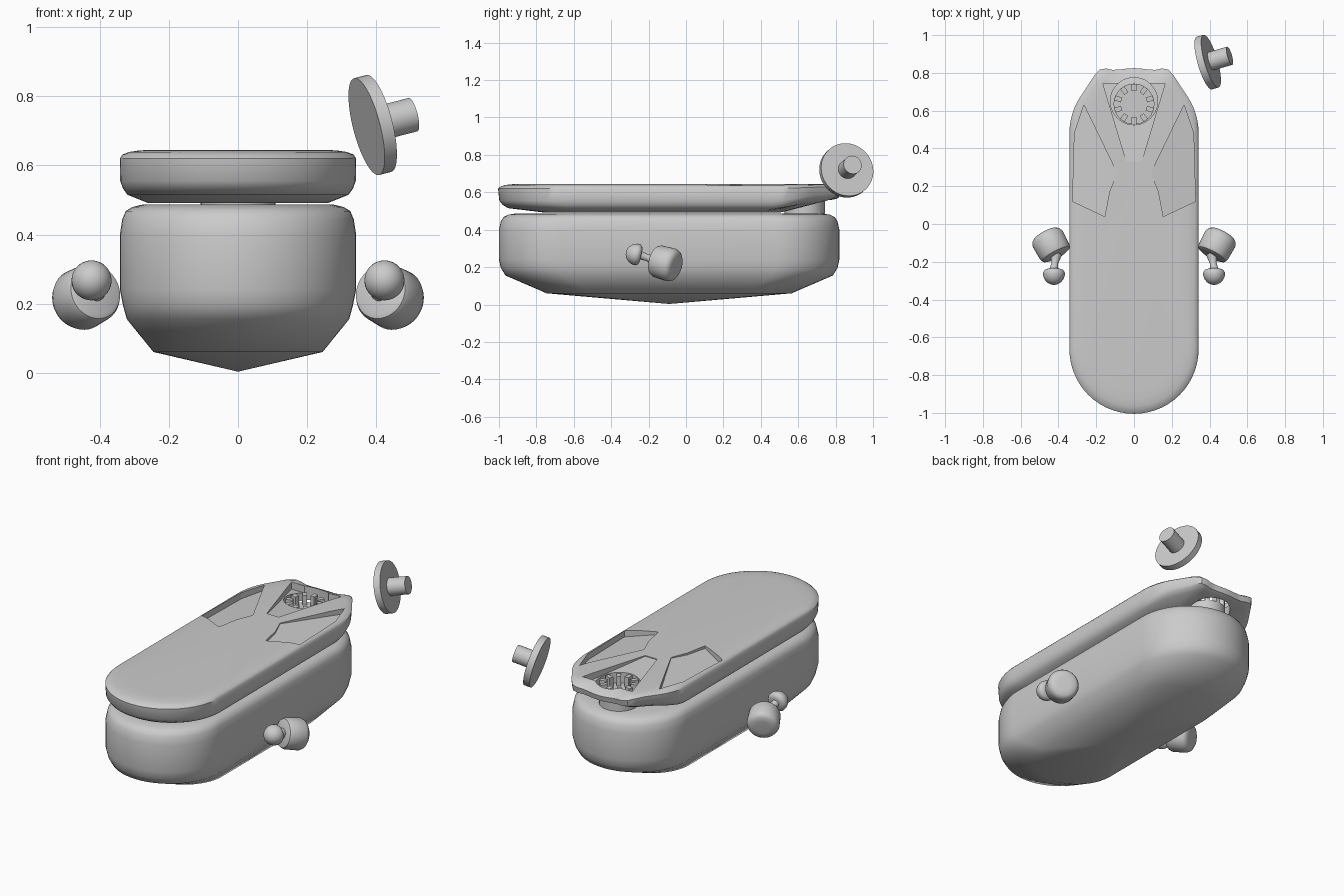
import bpy, bmesh, math
from mathutils import Vector, Matrix

if "Cube" in bpy.data.objects:
    bpy.data.objects.remove(bpy.data.objects["Cube"])

CY, R, HALF = -0.09, 0.34, 0.91   # plan centre, end radius, half length


def finish(name, bm, angle=38):
    bmesh.ops.recalc_face_normals(bm, faces=bm.faces)
    me = bpy.data.meshes.new(name)
    bm.to_mesh(me)
    bm.free()
    ob = bpy.data.objects.new(name, me)
    bpy.context.collection.objects.link(ob)
    if angle:
        smooth(ob, angle)
    return ob


def smooth(ob, angle=38):
    bpy.ops.object.select_all(action='DESELECT')
    ob.select_set(True)
    bpy.context.view_layer.objects.active = ob
    bpy.ops.object.shade_smooth_by_angle(angle=math.radians(angle))


def stadium(hx, hy, z, n=28):
    pts = []
    for end in (1, -1):
        for i in range(n + 1):
            a = math.pi * i / n + (0 if end == 1 else math.pi)
            x, y = R * math.cos(a), end * (HALF - R) + R * math.sin(a)
            pts.append(Vector((x * hx / R, CY + y * hy / HALF, z)))
    return pts


def loft(rings, tip=None):
    bm = bmesh.new()
    loops = [[bm.verts.new(p) for p in ring] for ring in rings]
    n = len(loops[0])
    for a, b in zip(loops, loops[1:]):
        for i in range(n):
            j = (i + 1) % n
            bm.faces.new((a[i], a[j], b[j], b[i]))
    bm.faces.new(loops[-1])
    if tip:
        t = bm.verts.new(tip)
        for i in range(n):
            bm.faces.new((t, loops[0][(i + 1) % n], loops[0][i]))
    else:
        bm.faces.new(loops[0][::-1])
    return bm


def turned(name, profile, origin, axis, n=40):
    """Lathe (distance, radius) points along an axis."""
    m = Matrix.Translation(origin) @ Vector((0, 0, 1)).rotation_difference(Vector(axis)).to_matrix().to_4x4()
    rings = [[m @ Vector((r * math.cos(2 * math.pi * i / n), r * math.sin(2 * math.pi * i / n), d))
              for i in range(n)] for d, r in profile]
    return finish(name, loft(rings))


def prism(name, pts, floor):
    lo = [Vector((x, y, floor(x, y))) for x, y in pts]
    return finish(name, loft([lo, [Vector((x, y, 0.72)) for x, y in pts]]), None)


# Lower hull with shallow conical keel
hull_levels = [(0.06, 0.245, 0.655), (0.155, 0.322, 0.875), (0.195, 0.333, 0.9), (0.24, 0.342, 0.91),
               (0.40, 0.342, 0.91), (0.445, 0.335, 0.9), (0.468, 0.325, 0.885),
               (0.48, 0.305, 0.86), (0.487, 0.275, 0.82)]
finish("lower_hull", loft([stadium(hx, hy, z) for z, hx, hy in hull_levels], (0, CY, 0.003)))


# Lid, thinned and squared off toward the back
def back_warp(p):
    if p.y > 0.5:
        p.z += 0.075 * min(1, (p.y - 0.5) / 0.33) * (0.645 - p.z) / 0.15
        p.z -= 0.03 * min(1, max(0, (p.y - 0.74) / 0.09))
    if p.y > 0.62:
        p.y += 0.045 * math.exp(-((abs(p.x) - 0.18) / 0.055) ** 2) * min(1, (p.y - 0.62) / 0.1)
    return p


lid_levels = [(0.491, 0.26, 0.66), (0.515, 0.32, 0.86), (0.533, 0.333, 0.89), (0.555, 0.341, 0.908),
              (0.62, 0.342, 0.915), (0.632, 0.334, 0.9), (0.639, 0.315, 0.875),
              (0.643, 0.29, 0.84), (0.645, 0.26, 0.79)]
lid = finish("lid", loft([[back_warp(p) for p in stadium(hx, hy, z)] for z, hx, hy in lid_levels]))

# Lid recesses: two sloped side panels, a central wedge and a round well
panel = [(0.09, 0.27), (0.13, 0.17), (0.155, 0.04), (0.325, 0.12), (0.315, 0.48), (0.265, 0.63)]
cutters = [prism("panel_cutter", [(s * x, y) for x, y in panel], lambda x, y: 0.64 - 0.17 * (abs(x) - 0.09))
           for s in (1, -1)]
cutters.append(prism("wedge_cutter", [(-0.04, 0.33), (0.04, 0.33), (0.165, 0.745), (-0.165, 0.745)],
                     lambda x, y: 0.64 - 0.1 * (y - 0.33)))
cutters.append(turned("well_cutter", [(0, 0.125), (0.3, 0.125)], (0, 0.65, 0.45), (0, 0, 1)))
for c in cutters:
    c.hide_render = True
    mod = lid.modifiers.new("cut", 'BOOLEAN')
    mod.operation, mod.object, mod.solver = 'DIFFERENCE', c, 'EXACT'
    bpy.context.view_layer.objects.active = lid
    bpy.ops.object.modifier_apply(modifier=mod.name)
    bpy.data.objects.remove(c)
smooth(lid)

# Toothed drum in the well
turned("gear_drum", [(0, 0.108), (0.07, 0.108)], (0, 0.635, 0.487), (0, 0, 1))
bm = bmesh.new()
for i in range(10):
    m = (Matrix.Translation((0, 0.635, 0.585)) @ Matrix.Rotation(math.tau * (i + 0.5) / 10, 4, 'Z')
         @ Matrix.Translation((0.088, 0, 0)) @ Matrix.Diagonal((0.038, 0.026, 0.06, 1)))
    bmesh.ops.create_cube(bm, size=1, matrix=m)
finish("gear_teeth", bm)

# Side thrusters: cup, neck and mushroom knob
for s, side in ((1, "right"), (-1, "left")):
    axis = Vector((s * 0.46, 0.86, -0.24)).normalized()
    centre = Vector((s * 0.44, -0.11, 0.22))
    turned(side + "_cup", [(-0.065, 0.068), (-0.06, 0.08), (-0.045, 0.087), (0.035, 0.09), (0.055, 0.082),
                           (0.066, 0.068), (0.068, 0.04)], centre, axis)
    base, knob = centre - axis * 0.06, Vector((s * 0.424, -0.24, 0.262))
    neck = knob - base
    turned(side + "_neck", [(0, 0.03), (neck.length * 0.3, 0.024), (neck.length * 0.6, 0.018),
                            (neck.length + 0.01, 0.024)], base, neck)
    dome = [(0, 0.035), (0.006, 0.05), (0.018, 0.058)] + [
        (0.02 + 0.063 * math.sin(a * math.pi / 16), 0.058 * math.cos(a * math.pi / 16) + 0.0005) for a in range(1, 9)]
    turned(side + "_knob", dome, knob, (0, -0.97, 0.22))

# Detached disc with post
axis = Vector((0.93, 0.27, 0.24)).normalized()
turned("disc", [(-0.019, 0.145), (0.019, 0.145)], (0.39, 0.857, 0.717), axis, 48)
turned("disc_post", [(0.015, 0.05), (0.125, 0.05)], (0.39, 0.857, 0.717), axis)
